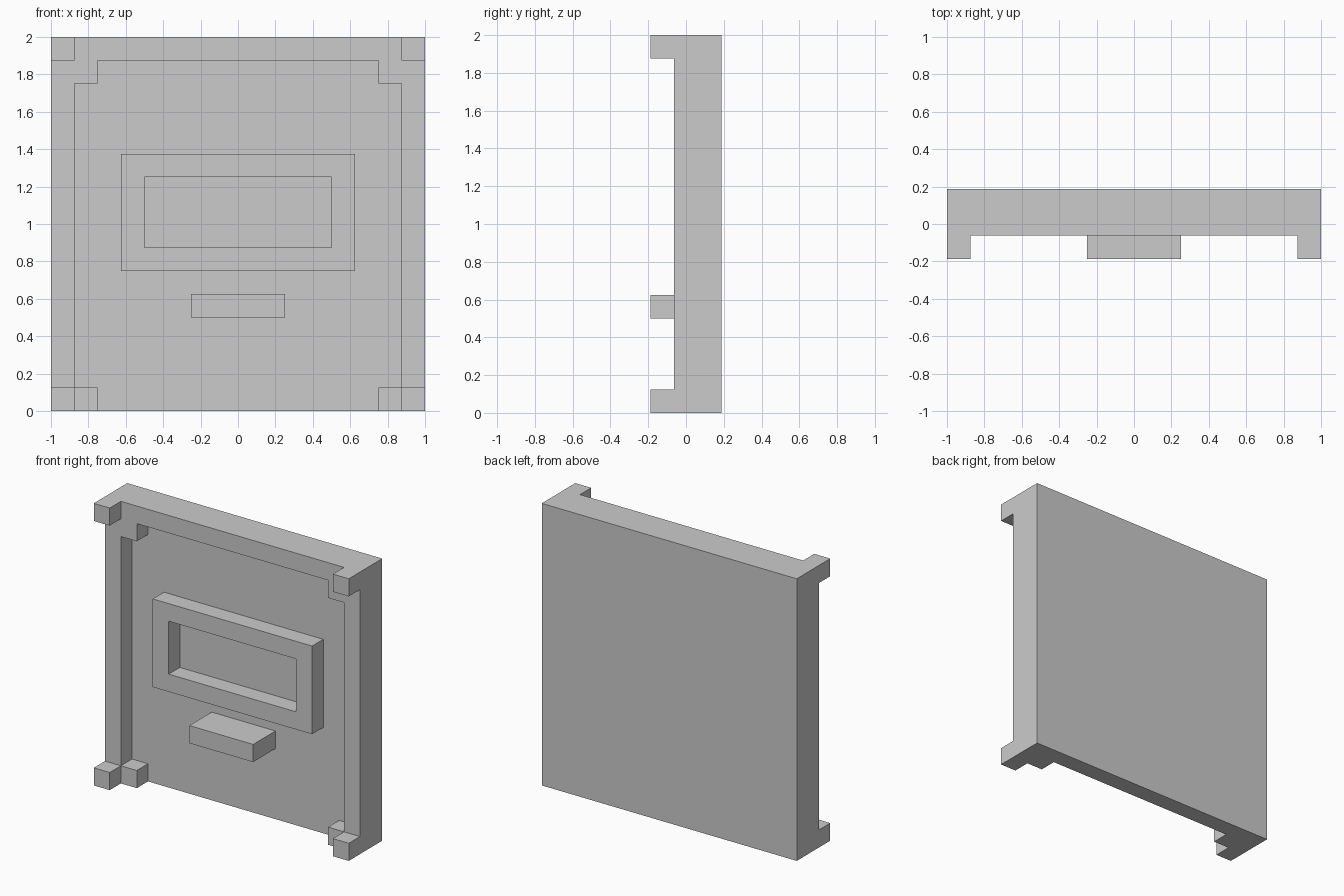
import bpy
import bmesh

if "Cube" in bpy.data.objects:
    bpy.data.objects.remove(bpy.data.objects["Cube"])

BACK, PANEL, FRAME, FRONT = 0.1875, 0.0625, -0.0625, -0.1875  # depth levels along y


def rect(x0, x1, z0, z1):
    return [(x0, z0), (x1, z0), (x1, z1), (x0, z1)]


def prism(name, outline, y_front, y_back, hole=None):
    """Extrude an xz outline from y_front to y_back; hole is an optional inner loop."""
    bm = bmesh.new()
    outer = [bm.verts.new((x, y_front, z)) for x, z in outline]
    if hole:
        inner = [bm.verts.new((x, y_front, z)) for x, z in hole]
        n = len(outer)
        faces = [bm.faces.new((outer[i], outer[(i + 1) % n], inner[(i + 1) % n], inner[i]))
                 for i in range(n)]
    else:
        faces = [bm.faces.new(outer)]
    # Keep the front cap and sweep a copy backwards
    copy = bmesh.ops.extrude_face_region(bm, geom=faces, use_keep_orig=True)
    moved = [g for g in copy["geom"] if isinstance(g, bmesh.types.BMVert)]
    bmesh.ops.translate(bm, verts=moved, vec=(0, y_back - y_front, 0))
    bmesh.ops.recalc_face_normals(bm, faces=bm.faces)
    mesh = bpy.data.meshes.new(name)
    bm.to_mesh(mesh)
    bm.free()
    obj = bpy.data.objects.new(name, mesh)
    bpy.context.collection.objects.link(obj)
    return obj


# Flat back panel
prism("back_panel", rect(-1, 1, 0, 2), PANEL, BACK)

# Raised border, open at the bottom, with stepped inner corners
half = [(0.75, 0), (1, 0), (1, 2)]
inner_half = [(0.75, 1.875), (0.75, 1.75), (0.875, 1.75), (0.875, 0.125), (0.75, 0.125)]
mirrored = [(-x, z) for x, z in reversed(inner_half)]
outer_left = [(-x, z) for x, z in reversed(half)]
prism("border_frame", half + outer_left + mirrored + inner_half, FRAME, PANEL)

# Corner studs
for side, x0 in (("left", -1), ("right", 0.875)):
    for level, z0 in (("bottom", 0), ("top", 1.875)):
        prism(f"corner_stud_{level}_{side}", rect(x0, x0 + 0.125, z0, z0 + 0.125), FRONT, FRAME)

# Window surround
prism("window_surround", rect(-0.625, 0.625, 0.75, 1.375), FRAME, PANEL,
      hole=rect(-0.5, 0.5, 0.875, 1.25))

# Small ledge below the window
prism("ledge", rect(-0.25, 0.25, 0.5, 0.625), FRONT, PANEL)
